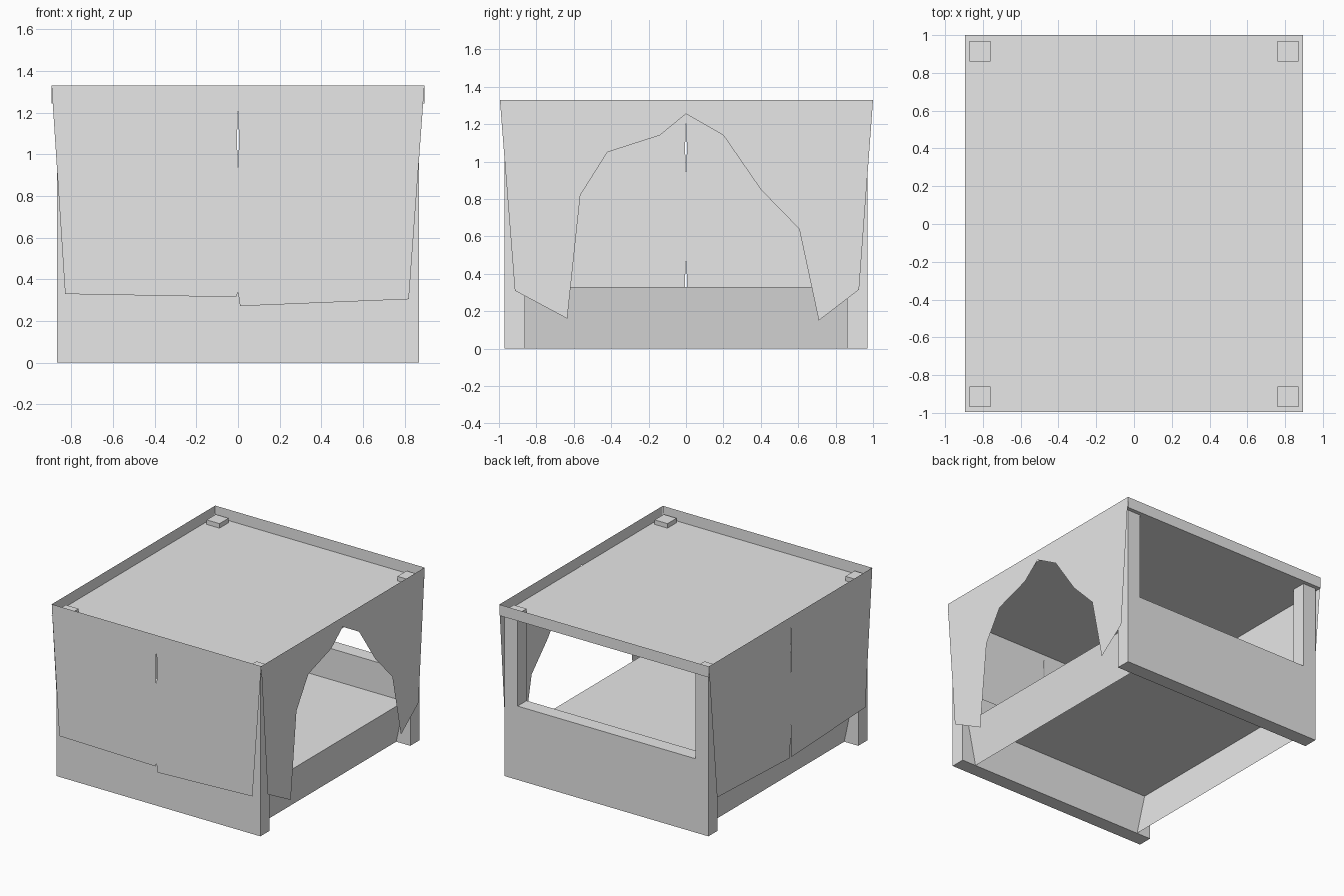
import bpy
import bmesh

cube = bpy.data.objects.get("Cube")
if cube:
    bpy.data.objects.remove(cube, do_unlink=True)

GREY = (0.8, 0.8, 0.8, 1.0)
mat = bpy.data.materials.new("plain grey")
mat.use_nodes = True
mat.diffuse_color = GREY
mat.node_tree.nodes["Principled BSDF"].inputs["Base Color"].default_value = GREY

HX, HY = 0.895, 0.995           # half size of the cloth cover
TOP, ROOF = 1.33, 1.245         # rim top and recessed roof height
POST_OUT_X, POST_OUT_Y, POST_W = 0.87, 0.97, 0.11
IN_X, IN_Y = POST_OUT_X - POST_W, POST_OUT_Y - POST_W
PANEL_TOP, FLOOR = 0.57, 0.33


def sheets(name, polygons):
    """Make one object out of flat polygons."""
    bm = bmesh.new()
    for poly in polygons:
        bm.faces.new([bm.verts.new(p) for p in poly])
    bmesh.ops.remove_doubles(bm, verts=bm.verts, dist=0.0005)
    mesh = bpy.data.meshes.new(name)
    bm.to_mesh(mesh)
    bm.free()
    mesh.materials.append(mat)
    obj = bpy.data.objects.new(name, mesh)
    bpy.context.collection.objects.link(obj)
    return obj


def box(name, lo, hi):
    bpy.ops.mesh.primitive_cube_add(
        size=1, location=[(a + b) / 2 for a, b in zip(lo, hi)])
    obj = bpy.context.object
    obj.name = name
    obj.scale = [b - a for a, b in zip(lo, hi)]
    obj.data.materials.append(mat)
    return obj


def slit_half(side, outer, hem, hem_z, centre_z, slit):
    """Outline of one half of a hanging cloth, slit along its middle."""
    pts = [(outer, TOP), (0, TOP), (0, 1.25), (0.005, 1.07), (0, 0.9),
           (0, slit), (0.01, centre_z), (hem, hem_z)]
    return [(side * u, z) for u, z in pts]


# Corner posts
for sx, side in ((-1, "right"), (1, "left")):
    for sy, end in ((-1, "front"), (1, "back")):
        xs = sorted((sx * IN_X, sx * POST_OUT_X))
        ys = sorted((sy * IN_Y, sy * POST_OUT_Y))
        box(f"{end}_{side}_post", (xs[0], ys[0], 0), (xs[1], ys[1], 1.28))

# Low front and back panels between the posts
for sy, end in ((-1, "front"), (1, "back")):
    ys = sorted((sy * IN_Y, sy * POST_OUT_Y))
    box(f"{end}_panel", (-IN_X, ys[0], 0), (IN_X, ys[1], PANEL_TOP))

# Raised floor with sides leaning inwards, open underneath
FX, BX = 0.82, 0.75
floor_polys = [[(-FX, -IN_Y, FLOOR), (FX, -IN_Y, FLOOR),
                (FX, IN_Y, FLOOR), (-FX, IN_Y, FLOOR)]]
for s in (-1, 1):
    floor_polys.append([(s * FX, -s * IN_Y, FLOOR), (s * BX, -s * IN_Y, 0),
                        (s * BX, s * IN_Y, 0), (s * FX, s * IN_Y, FLOOR)])
sheets("floor_and_sides", floor_polys)

# Recessed roof and the back rim of the cover
sheets("roof", [[(-HX, -HY, ROOF), (HX, -HY, ROOF), (HX, 1, ROOF), (-HX, 1, ROOF)]])
sheets("back_rim", [[(HX, 1, ROOF), (-HX, 1, ROOF), (-HX, 1, TOP), (HX, 1, TOP)]])

# Front cloth, two halves with uneven hems
front = [slit_half(-1, HX, 0.83, 0.33, 0.315, 0.34),
         slit_half(1, HX, 0.82, 0.305, 0.272, 0.34)]
sheets("front_cloth", [[(u, -HY, z) for u, z in half] for half in front])

# Closed side cloth
closed = [slit_half(-1, HY, 0.91, 0.285, 0.245, 0.5),
          slit_half(1, 1, 0.9, 0.28, 0.245, 0.5)]
sheets("closed_side_cloth", [[(-HX, u, z) for u, z in half] for half in closed])

# Open side cloth with a ragged arch, split above the peak
arch_a = [(0, TOP), (-HY, TOP), (-0.915, 0.31), (-0.635, 0.16), (-0.565, 0.82),
          (-0.42, 1.05), (-0.14, 1.14), (0, 1.255)]
arch_b = [(0, 1.255), (0.2, 1.14), (0.4, 0.85), (0.605, 0.64), (0.71, 0.15),
          (0.925, 0.315), (1, TOP), (0, TOP)]
sheets("open_side_cloth", [[(HX, u, z) for u, z in half] for half in (arch_a, arch_b)])
